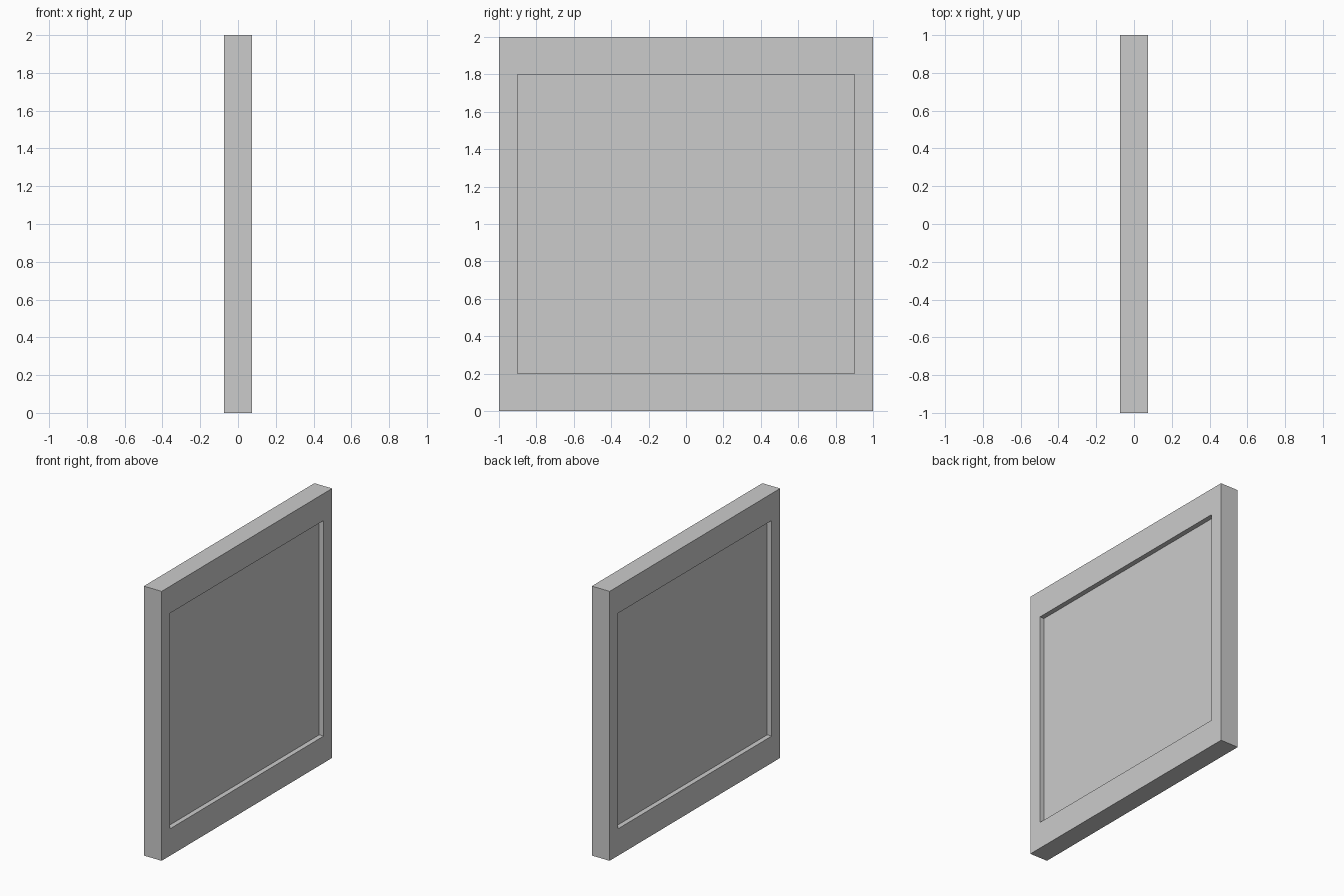
import bpy
import bmesh
from mathutils import Matrix, Vector

if "Cube" in bpy.data.objects:
    bpy.data.objects.remove(bpy.data.objects["Cube"])

HALF_T = 0.073        # half thickness of the frame
HALF_PANEL = 0.037    # half thickness of the recessed panel
OPEN_Y, OPEN_Z = 0.9, 0.8   # half size of the recess

# Outer slab
bm = bmesh.new()
bmesh.ops.create_cube(bm, size=2)
bmesh.ops.scale(bm, vec=(HALF_T, 1, 1), verts=bm.verts)

# Recess both broad faces: inset the border, then push the middle inwards
for side in (-1, 1):
    face = next(f for f in bm.faces if f.calc_center_median().x * side > HALF_T * 0.99)
    bmesh.ops.inset_individual(bm, faces=[face], thickness=0.1)
    for v in face.verts:
        v.co.y = OPEN_Y if v.co.y > 0 else -OPEN_Y
        v.co.z = OPEN_Z if v.co.z > 0 else -OPEN_Z
    new = bmesh.ops.extrude_discrete_faces(bm, faces=[face])["faces"][0]
    for v in new.verts:
        v.co.x = side * HALF_PANEL

# Stand it on the ground
bmesh.ops.translate(bm, vec=(0, 0, 1), verts=bm.verts)
bmesh.ops.recalc_face_normals(bm, faces=bm.faces)

mesh = bpy.data.meshes.new("framed_panel")
bm.to_mesh(mesh)
bm.free()
bpy.context.collection.objects.link(bpy.data.objects.new("framed_panel", mesh))
